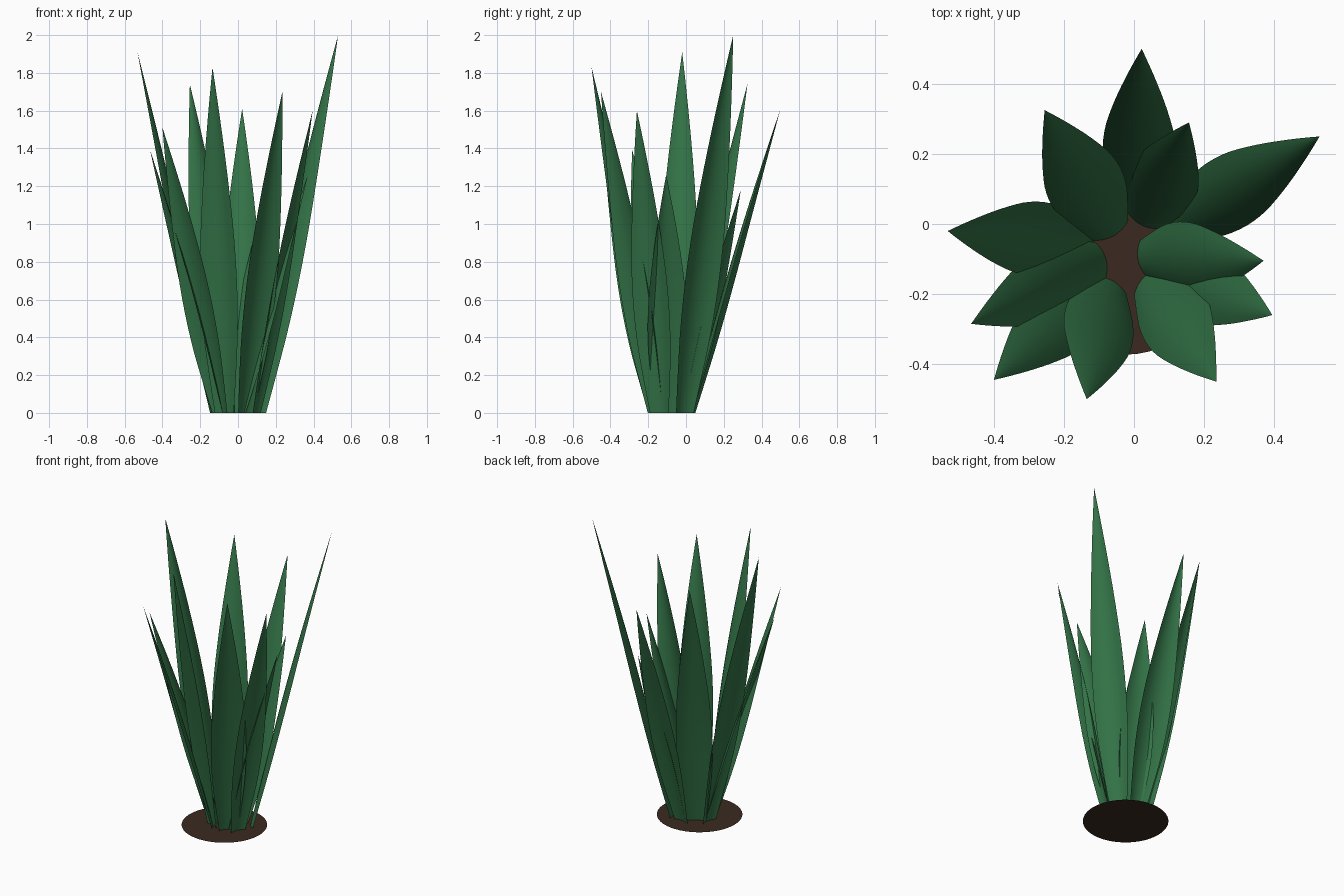
import bpy, bmesh, math
from mathutils import Vector, Matrix

if "Cube" in bpy.data.objects:
    bpy.data.objects.remove(bpy.data.objects["Cube"])


def material(name, rgb):
    m = bpy.data.materials.new(name)
    m.diffuse_color = (*rgb, 1)
    m.use_nodes = True
    m.node_tree.nodes["Principled BSDF"].inputs["Base Color"].default_value = m.diffuse_color
    return m


green = material("leaf green", (0.033, 0.172, 0.063))
brown = material("soil brown", (0.043, 0.023, 0.0145))

# Half-width along the leaf (fraction of length, fraction of widest)
PROFILE = [(0, .52), (.1, .72), (.22, .92), (.35, 1), (.48, .95),
           (.6, .8), (.72, .6), (.85, .34), (.94, .14), (1, 0)]
ACROSS = 8
FOLD = 0.31     # how far the edges bend away from the plant centre
BOW = -0.02     # inward sag of the midline, so the leaf curves outward


def smooth_profile(t):
    # Smooth interpolation of the profile
    for i in range(len(PROFILE) - 1):
        (t0, w0), (t1, w1) = PROFILE[i], PROFILE[i + 1]
        if t <= t1:
            wa = PROFILE[max(i - 1, 0)]
            wb = PROFILE[min(i + 2, len(PROFILE) - 1)]
            m0 = (w1 - wa[1]) / (t1 - wa[0]) * (t1 - t0)
            m1 = (wb[1] - w0) / (wb[0] - t0) * (t1 - t0)
            u = (t - t0) / (t1 - t0)
            return ((2*u**3 - 3*u*u + 1) * w0 + (u**3 - 2*u*u + u) * m0
                    + (3*u*u - 2*u**3) * w1 + (u**3 - u*u) * m1)
    return 0


def leaf(name, base, tip, half_width, turn, rows=20):
    """Thin upright blade, its rounded side toward the plant centre."""
    base, tip = Vector((*base, 0)), Vector(tip)
    lean = Vector((tip.x - base.x, tip.y - base.y, 0)).normalized()
    out = Matrix.Rotation(math.radians(turn), 3, 'Z') @ lean
    side = Vector((-out.y, out.x, 0))
    bm = bmesh.new()
    grid = []
    for r in range(rows):
        t = r / rows
        mid = base.lerp(tip, t) + lean * BOW * math.sin(math.pi * t)
        w = half_width * smooth_profile(t)
        row = []
        for c in range(ACROSS + 1):
            s = 2 * c / ACROSS - 1
            row.append(bm.verts.new(mid + side * w * s + out * FOLD * w * s * s))
        grid.append(row)
    end = bm.verts.new(tip)
    for a, b in zip(grid, grid[1:]):
        for c in range(ACROSS):
            bm.faces.new((a[c], a[c + 1], b[c + 1], b[c]))
    for c in range(ACROSS):
        bm.faces.new((grid[-1][c], grid[-1][c + 1], end))
    for f in bm.faces:
        f.smooth = True
    me = bpy.data.meshes.new(name)
    bm.to_mesh(me)
    bm.free()
    me.materials.append(green)
    bpy.context.collection.objects.link(bpy.data.objects.new(name, me))


# Rosette of leaves: base (x, y), tip (x, y, z), half-width, turn in degrees
LEAVES = [
    ((.105, -.015), (.53, .25, 2.00), .106, 0),
    ((.005, .025), (.022, .50, 1.61), .105, -6),
    ((.025, -.005), (.157, .29, 1.18), .105, 0),
    ((-.06, -.035), (-.255, .325, 1.74), .112, 0),
    ((-.12, -.06), (-.532, -.02, 1.91), .106, -6),
    ((-.08, -.10), (-.465, -.285, 1.39), .106, -10),
    ((-.085, -.15), (-.40, -.445, 1.51), .105, 4),
    ((-.065, -.16), (-.135, -.50, 1.83), .107, -14),
    ((.03, -.15), (.235, -.45, 1.70), .110, 9),
    ((.085, -.135), (.395, -.26, 1.60), .102, 0),
    ((.012, -.105), (.37, -.105, 1.26), .107, 12),
]
for i, (base, tip, width, turn) in enumerate(LEAVES):
    leaf(f"leaf_{i + 1}", base, tip, width, turn)

# Flat round patch of soil
bpy.ops.mesh.primitive_circle_add(vertices=48, radius=0.263, fill_type='NGON',
                                  location=(-.025, -.11, 0))
soil = bpy.context.object
soil.name = "soil_disc"
soil.data.materials.append(brown)
